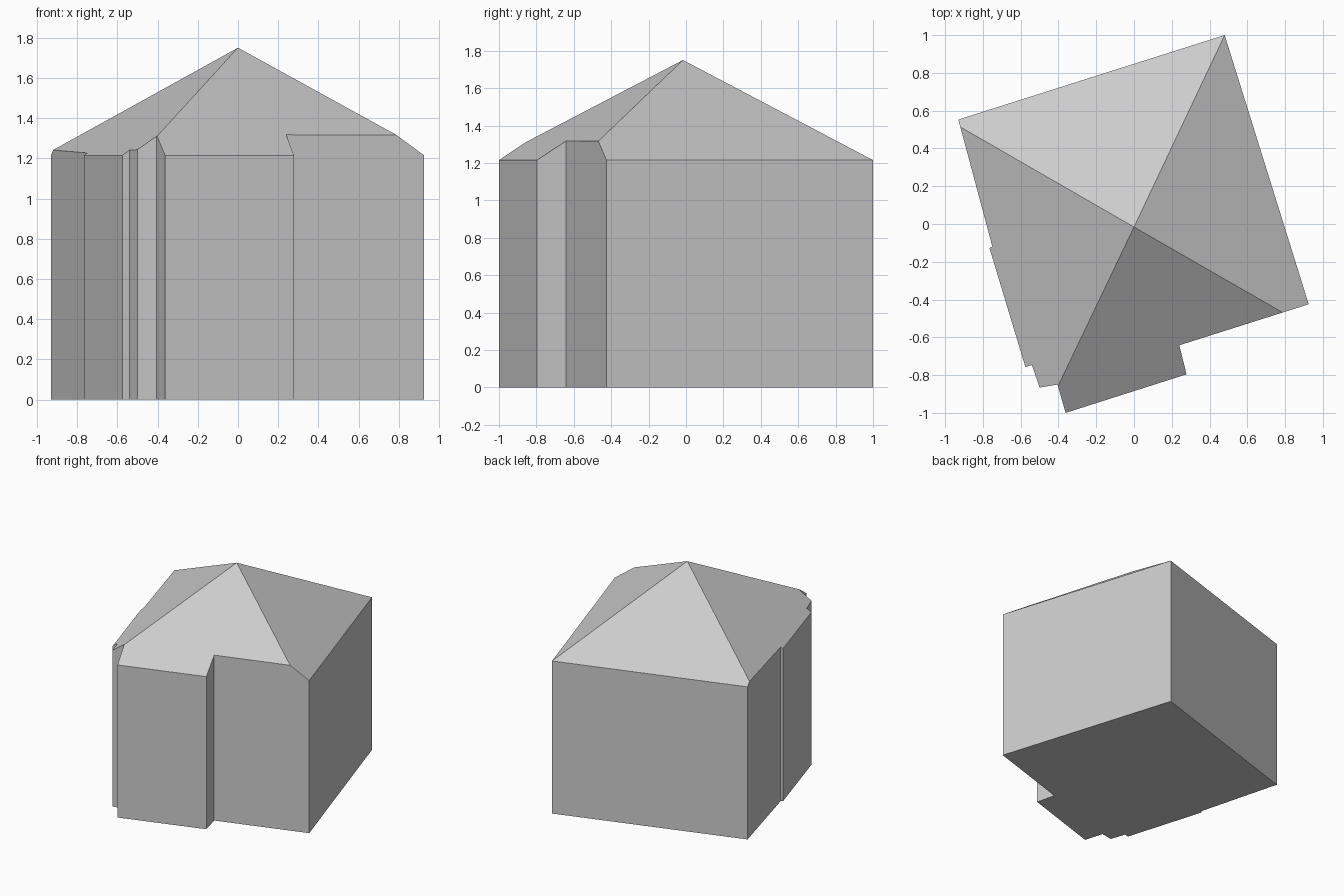
import bpy
import bmesh
from mathutils import Vector

cube = bpy.data.objects.get("Cube")
if cube:
    bpy.data.objects.remove(cube, do_unlink=True)

# One plain grey for walls and roof
grey = bpy.data.materials.new("plain_grey")
colour = (0.6, 0.6, 0.6, 1)
grey.use_nodes = True
grey.diffuse_color = colour
grey.node_tree.nodes["Principled BSDF"].inputs["Base Color"].default_value = colour

EAVE = 1.215
APEX = Vector((0, -0.016, 1.75))

# Ground plan, counter-clockwise, starting at the back corner
plan = [
    (0.48, 1.0), (-0.93, 0.553),                      # back wall
    (-0.75, -0.119), (-0.765, -0.128),                # right wall, small step
    (-0.575, -0.757), (-0.54, -0.747),                # corner steps
    (-0.5, -0.866), (-0.405, -0.85),
    (-0.362, -1.0), (0.278, -0.796),                  # projecting front bay
    (0.24, -0.642), (0.925, -0.425),                  # recessed front wall
]

# Eave edges that carry the four roof slopes
eaves = [(plan[0], plan[1]), (plan[3], plan[4]),
         (plan[8], plan[9]), (plan[11], plan[0])]


def trim_to_slope(bm, a, b):
    """Cut away everything above the plane through an eave and the apex."""
    a, b = Vector((*a, EAVE)), Vector((*b, EAVE))
    normal = (b - a).cross(APEX - a).normalized()
    if normal.z < 0:
        normal.negate()
    bmesh.ops.bisect_plane(bm, geom=bm.verts[:] + bm.edges[:] + bm.faces[:],
                           dist=1e-5, plane_co=APEX, plane_no=normal,
                           clear_outer=True)
    rim = [e for e in bm.edges if e.is_boundary]
    bmesh.ops.holes_fill(bm, edges=rim, sides=0)


# Walls raised from the plan, then trimmed to the hipped roof
bm = bmesh.new()
base = bm.faces.new([bm.verts.new((x, y, 0)) for x, y in plan])
raised = bmesh.ops.extrude_face_region(bm, geom=[base], use_keep_orig=True)
top = [v for v in raised["geom"] if isinstance(v, bmesh.types.BMVert)]
bmesh.ops.translate(bm, verts=top, vec=(0, 0, 3))
for a, b in eaves:
    trim_to_slope(bm, a, b)
bmesh.ops.remove_doubles(bm, verts=bm.verts[:], dist=0.0005)
bmesh.ops.recalc_face_normals(bm, faces=bm.faces[:])

mesh = bpy.data.meshes.new("house_block")
bm.to_mesh(mesh)
bm.free()
mesh.materials.append(grey)
house = bpy.data.objects.new("house_block", mesh)
bpy.context.collection.objects.link(house)
